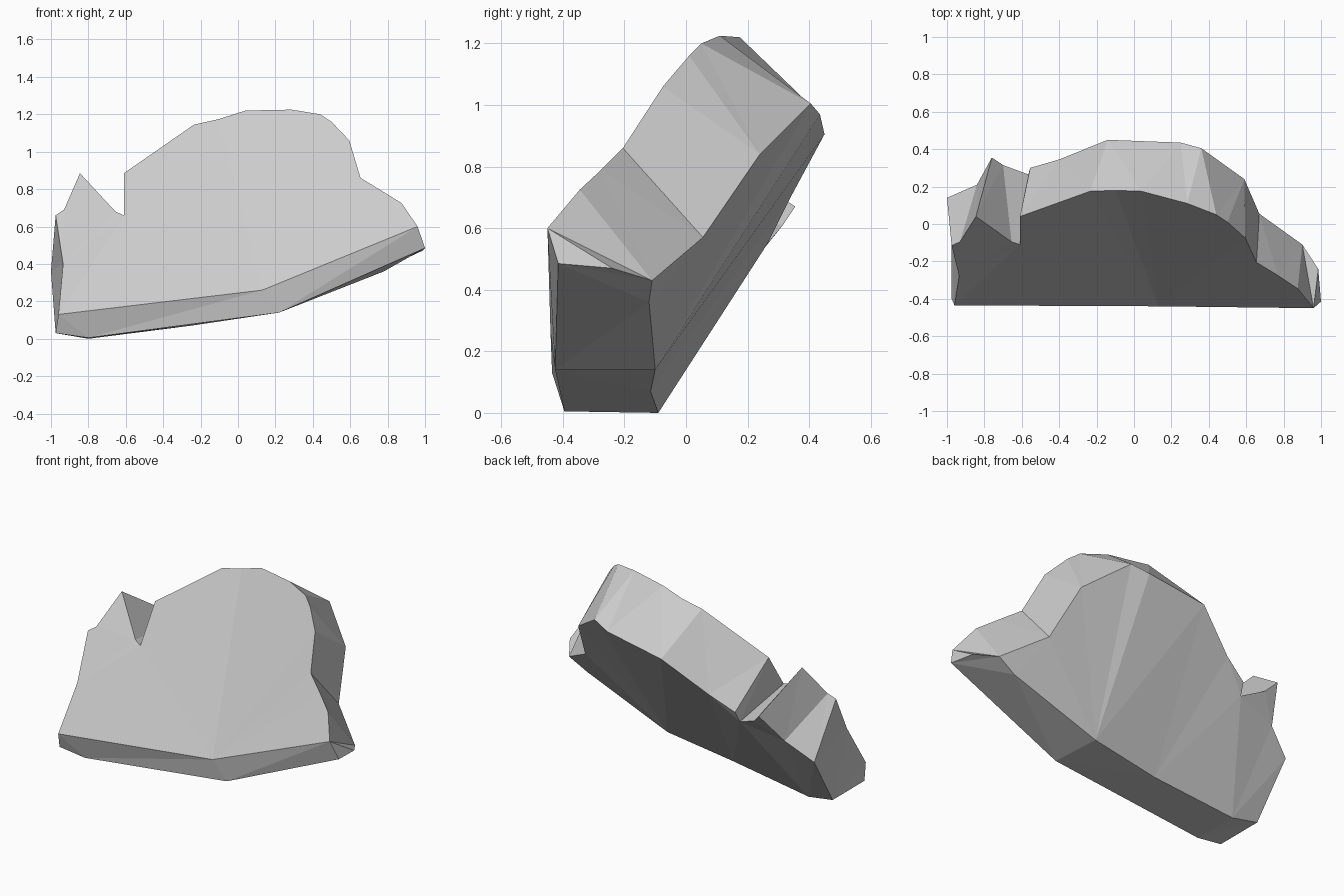
import bpy, bmesh
from mathutils import Vector

if "Cube" in bpy.data.objects:
    bpy.data.objects.remove(bpy.data.objects["Cube"])

# Front face outline, lower left corner over the top to lower right corner
front_top = [(-.96, -.435, .13), (-.935, -.28, .4), (-.975, -.115, .66), (-.93, -.095, .69),
             (-.845, .04, .885), (-.655, -.095, .68), (-.61, -.11, .66), (-.61, .04, .885),
             (-.235, .175, 1.145), (-.1, .18, 1.175), (.04, .175, 1.22), (.285, .11, 1.225),
             (.44, .05, 1.2), (.5, .01, 1.16), (.595, -.075, 1.06), (.655, -.205, .86),
             (.77, -.275, .79), (.875, -.345, .725), (.96, -.45, .6)]
front_low = [front_top[0], (.13, -.44, .26), front_top[-1]]

# Front edge of the underside
sole_front = [(-.975, -.4, .03), (-.8, -.395, .005), (.22, -.425, .14), (1, -.415, .485)]

# Back face outline, same direction; the last point is the right tip
back_top = [(-.975, -.08, .03), (-1, .14, .36), (-.84, .21, .48), (-.76, .355, .67),
            (-.7, .315, .61), (-.565, .265, .55), (-.555, .3, .62), (-.4, .345, .71),
            (-.14, .45, .905), (.25, .435, .97), (.36, .405, 1.005), (.59, .24, .84),
            (.67, .055, .57), (.9, -.11, .43), (.985, -.24, .47)]
back_low = [back_top[0], (-.8, -.09, 0), (-.25, -.115, .07), (.2, -.1, .14),
            (.78, -.12, .36), back_top[-2], back_top[-1]]

bm = bmesh.new()
verts = {}


def face(points):
    for p in points:
        if p not in verts:
            verts[p] = bm.verts.new(p)
    return bm.faces.new([verts[p] for p in points])


def bridge(a, b, offset):
    """Triangle strip between two open edges, matching b to a + offset."""
    def gap(i, j):
        return (Vector(b[j]) - Vector(a[i]) - Vector(offset)).length
    i = j = 0
    while i < len(a) - 1 or j < len(b) - 1:
        if j == len(b) - 1 or (i < len(a) - 1 and gap(i + 1, j) < gap(i, j + 1)):
            face([a[i], a[i + 1], b[j]])
            i += 1
        else:
            face([a[i], b[j + 1], b[j]])
            j += 1


# Rim, bevelled lower edge and underside
bridge(front_top, back_top, (.02, .3, -.25))
bridge(front_low, sole_front, (.03, .02, -.11))
bridge(sole_front, back_low, (0, .3, 0))
face([front_top[0], sole_front[0], back_top[0]])
face([front_top[-1], sole_front[-1], back_top[-1]])

# Front and back faces, each folded along one crease
caps = [face(front_top[:11] + [front_low[1]]),
        face(front_top[10:] + [front_low[1]]),
        face(back_top[:9] + back_low[3:0:-1]),
        face(back_top[8:-1] + back_low[4:2:-1])]
bmesh.ops.triangulate(bm, faces=caps)
bmesh.ops.recalc_face_normals(bm, faces=bm.faces[:])

mesh = bpy.data.meshes.new("rock_slab")
bm.to_mesh(mesh)
bm.free()
bpy.context.collection.objects.link(bpy.data.objects.new("rock_slab", mesh))
